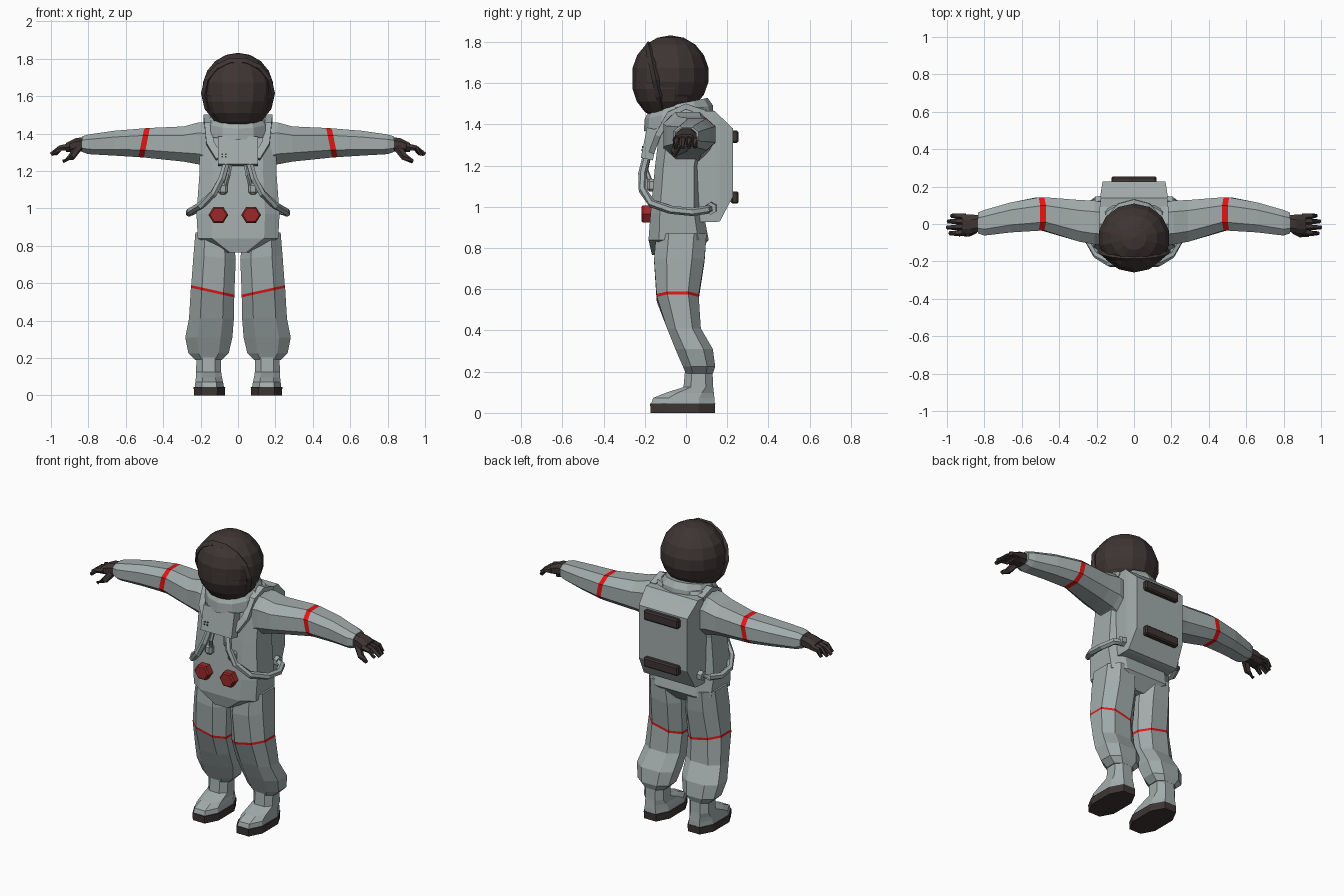
import bpy, bmesh, math
from mathutils import Vector, Matrix

if "Cube" in bpy.data.objects:
    bpy.data.objects.remove(bpy.data.objects["Cube"])


def material(name, rgb):
    m = bpy.data.materials.new(name)
    m.diffuse_color = (*rgb, 1)
    m.use_nodes = True
    m.node_tree.nodes["Principled BSDF"].inputs["Base Color"].default_value = m.diffuse_color
    return m


SUIT = material("suit grey", (0.36, 0.41, 0.41))
DARK = material("dark brown", (0.048, 0.036, 0.034))
RED = material("bright red", (0.75, 0.008, 0.008))
KNOB = material("knob red", (0.33, 0.022, 0.022))


def finish(name, bm, mats):
    bmesh.ops.recalc_face_normals(bm, faces=bm.faces)
    me = bpy.data.meshes.new(name)
    bm.to_mesh(me)
    bm.free()
    for m in mats:
        me.materials.append(m)
    ob = bpy.data.objects.new(name, me)
    bpy.context.collection.objects.link(ob)
    return ob


def loft(name, rings, mats, band=None):
    """Skin a list of rings; faces of segment number `band` get the second material."""
    bm = bmesh.new()
    vs = [[bm.verts.new(p) for p in r] for r in rings]
    n = len(vs[0])
    for s, (a, b) in enumerate(zip(vs, vs[1:])):
        for i in range(n):
            j = (i + 1) % n
            f = bm.faces.new((a[i], a[j], b[j], b[i]))
            f.material_index = int(s == band)
    bm.faces.new(vs[0])
    bm.faces.new(vs[-1])
    return finish(name, bm, mats)


def octagon(a0, a1, b0, b1, k=0.5):
    """Chamfered rectangle as eight 2D points."""
    ca, cb, ra, rb = (a0 + a1) / 2, (b0 + b1) / 2, (a1 - a0) / 2, (b1 - b0) / 2
    pts = [(1, -k), (1, k), (k, 1), (-k, 1), (-1, k), (-1, -k), (-k, -1), (k, -1)]
    return [(ca + ra * u, cb + rb * v) for u, v in pts]


def stack(rows, side=1, k=0.5):
    """Horizontal octagon rings from (z, x0, x1, y0, y1, tilt)."""
    return [[(side * x, y, z + t * (x - (x0 + x1) / 2)) for x, y in octagon(x0, x1, y0, y1, k)]
            for z, x0, x1, y0, y1, t in rows]


def tube(name, path, radii, mats, n=6, flat=1.0):
    """Swept tube along a path; flat squashes the second axis."""
    path = [Vector(p) for p in path]
    rings = []
    for i, p in enumerate(path):
        d = (path[min(i + 1, len(path) - 1)] - path[max(i - 1, 0)]).normalized()
        ref = Vector((0, 1, 0)) if abs(d.x) > 0.8 else Vector((1, 0, 0))
        v = d.cross(ref).normalized()
        u = v.cross(d)
        r = radii[i] if isinstance(radii, (list, tuple)) else radii
        ang = [2 * math.pi * (j + 0.5) / n for j in range(n)]
        rings.append([p + u * r * math.cos(a) + v * r * flat * math.sin(a) for a in ang])
    return loft(name, rings, mats)


def box(name, loc, size, mat, rx=0.0, bevel=0.0):
    bm = bmesh.new()
    bmesh.ops.create_cube(bm, size=1)
    bmesh.ops.scale(bm, vec=size, verts=bm.verts)
    if bevel:
        bmesh.ops.bevel(bm, geom=bm.edges[:], offset=bevel, segments=1, affect='EDGES')
    bmesh.ops.transform(bm, matrix=Matrix.Translation(loc) @ Matrix.Rotation(rx, 4, 'X'), verts=bm.verts)
    return finish(name, bm, [mat])


def ball(name, loc, scale, mat):
    bm = bmesh.new()
    bmesh.ops.create_uvsphere(bm, u_segments=14, v_segments=9, radius=1)
    bmesh.ops.scale(bm, vec=scale, verts=bm.verts)
    bmesh.ops.translate(bm, vec=loc, verts=bm.verts)
    return finish(name, bm, [mat])


# Torso, from crotch to shoulders
torso = [(0.765, 0.07, -0.165, 0.05), (0.84, 0.215, -0.182, 0.11), (0.97, 0.222, -0.172, 0.085),
         (1.20, 0.205, -0.15, 0.08), (1.32, 0.205, -0.135, 0.10), (1.42, 0.205, -0.115, 0.11),
         (1.485, 0.15, -0.08, 0.095)]
loft("torso", stack([(z, -w, w, a, b, 0) for z, w, a, b in torso], k=0.65), [SUIT])

# Collar, tilted towards the face
collar = [[(r * math.cos(a), -0.035 + r * math.sin(a), z + 0.2 * r * math.sin(a))
           for a in (2 * math.pi * i / 12 for i in range(12))]
          for z, r in ((1.40, 0.17), (1.46, 0.165), (1.50, 0.14))]
loft("collar", collar, [SUIT])

# Helmet, visor and visor rim
ball("helmet", (0, -0.075, 1.64), (0.195, 0.187, 0.192), DARK)
ball("visor", (0, -0.09, 1.605), (0.185, 0.172, 0.188), DARK)
bpy.ops.mesh.primitive_torus_add(major_segments=14, minor_segments=4, major_radius=0.178, minor_radius=0.02,
                                 location=(0, -0.145, 1.615), rotation=(math.radians(102), 0, 0))
rim = bpy.context.object
rim.name = "visor_rim"
rim.data.materials.append(DARK)

# Backpack with two handles
pack = [(0.05, 0.18, 0.925, 1.465), (0.14, 0.18, 0.925, 1.465), (0.165, 0.178, 0.93, 1.44),
        (0.228, 0.168, 1.05, 1.38)]
loft("backpack", [[(-w, y, lo), (w, y, lo), (w, y, hi), (-w, y, hi)] for y, w, lo, hi in pack], [SUIT])
for z, name in ((1.34, "upper_handle"), (1.045, "lower_handle")):
    box(name, (0, 0.236, z), (0.24, 0.038, 0.06), DARK, bevel=0.008)

# Chest box with small buttons
box("chest_box", (0, -0.175, 1.305), (0.215, 0.06, 0.15), SUIT, rx=-0.2)
for x in (-0.085, -0.065):
    for z in (1.275, 1.29):
        box("chest_button", (x, -0.208 + 0.2 * (z - 1.3), z), (0.009, 0.006, 0.008), DARK, rx=-0.2)

# Red hexagonal knobs
for x in (-0.105, 0.07):
    hexes = [[(x + r * math.cos(i * math.pi / 3), y, 0.965 + 0.92 * r * math.sin(i * math.pi / 3))
              for i in range(6)] for y, r in ((-0.15, 0.053), (-0.208, 0.053), (-0.216, 0.044))]
    loft("knob", hexes, [KNOB])

for s, side in ((1, "left"), (-1, "right")):
    # Leg with a slanted red stripe
    leg = [(0.87, 0.03, 0.228, -0.145, 0.10, 0), (0.74, 0.012, 0.238, -0.155, 0.09, 0.1),
           (0.564, 0.02, 0.25, -0.143, 0.062, 0.22), (0.55, 0.02, 0.252, -0.141, 0.062, 0.22),
           (0.41, 0.022, 0.262, -0.092, 0.072, 0), (0.31, 0.03, 0.282, -0.052, 0.13, 0),
           (0.225, 0.05, 0.265, -0.015, 0.142, 0), (0.19, 0.085, 0.228, 0.0, 0.13, 0)]
    loft(side + "_leg", stack(leg, s), [SUIT, RED], band=2)

    # Boot and sole
    boot = [(0.04, 0.074, 0.232, -0.17, 0.14, 0), (0.072, 0.08, 0.228, -0.16, 0.138, 0),
            (0.097, 0.086, 0.225, -0.10, 0.135, 0), (0.125, 0.09, 0.224, -0.012, 0.132, 0),
            (0.215, 0.09, 0.222, -0.004, 0.128, 0)]
    loft(side + "_boot", stack(boot, s), [SUIT])
    sole = [(0.0, 0.07, 0.235, -0.172, 0.14, 0), (0.045, 0.068, 0.237, -0.174, 0.142, 0)]
    loft(side + "_sole", stack(sole, s), [DARK])

    # Arm with a red band
    arm = [(0.13, -0.11, 0.11, 1.20, 1.46), (0.21, -0.11, 0.125, 1.235, 1.46),
           (0.29, -0.095, 0.128, 1.25, 1.438), (0.487, -0.035, 0.143, 1.272, 1.43),
           (0.517, -0.036, 0.142, 1.274, 1.428), (0.66, -0.045, 0.115, 1.282, 1.415),
           (0.80, -0.062, 0.075, 1.29, 1.395), (0.835, -0.05, 0.06, 1.302, 1.385)]
    rings = [[(s * (x - (0.2 * (z - 1.35) if 0.4 < x < 0.6 else 0)), y, z)
              for y, z in octagon(y0, y1, z0, z1)] for x, y0, y1, z0, z1 in arm]
    loft(side + "_arm", rings, [SUIT, RED], band=3)

    # Gloved hand: palm, fingers, thumb
    palm = [(0.82, -0.04, 0.048, 1.305, 1.382), (0.87, -0.05, 0.05, 1.305, 1.375),
            (0.92, -0.055, 0.05, 1.30, 1.35)]
    loft(side + "_palm", [[(s * x, y, z) for y, z in octagon(a, b, c, d)] for x, a, b, c, d in palm], [DARK])
    for y, tip in ((-0.045, 0.985), (-0.016, 1.0), (0.013, 0.995), (0.04, 0.975)):
        tube(side + "_finger", [(s * 0.90, y, 1.33), (s * 0.95, y * 1.08, 1.322), (s * tip, y * 1.1, 1.288)],
             [0.019, 0.016, 0.011], [DARK], n=5)
    tube(side + "_thumb", [(s * 0.855, -0.03, 1.325), (s * 0.89, -0.052, 1.275), (s * 0.935, -0.058, 1.25)],
         [0.024, 0.02, 0.011], [DARK], n=5)

    # Shoulder strap
    tube(side + "_strap", [(s * 0.165, 0.09, 1.455), (s * 0.165, 0.0, 1.487), (s * 0.16, -0.08, 1.45),
                           (s * 0.15, -0.135, 1.35), (s * 0.10, -0.165, 1.27)],
         0.028, [SUIT], n=4, flat=0.7)

    # Hose from the chest box round the waist to the backpack
    tube(side + "_hose", [(s * 0.06, -0.19, 1.25), (s * 0.085, -0.212, 1.16), (s * 0.13, -0.21, 1.08),
                          (s * 0.20, -0.165, 1.015), (s * 0.255, -0.07, 0.985), (s * 0.262, 0.03, 0.975),
                          (s * 0.235, 0.10, 0.985), (s * 0.165, 0.125, 0.995)], 0.02, [SUIT])
    tube(side + "_hose_socket", [(s * 0.16, 0.125, 0.995), (s * 0.205, 0.12, 0.992)], 0.03, [SUIT])

    # Short inner hose and its plug
    tube(side + "_short_hose", [(s * 0.04, -0.18, 1.25), (s * 0.05, -0.195, 1.18), (s * 0.075, -0.165, 1.10)],
         0.012, [SUIT])
    box(side + "_plug", (s * 0.08, -0.165, 1.105), (0.05, 0.05, 0.06), SUIT, bevel=0.012)
